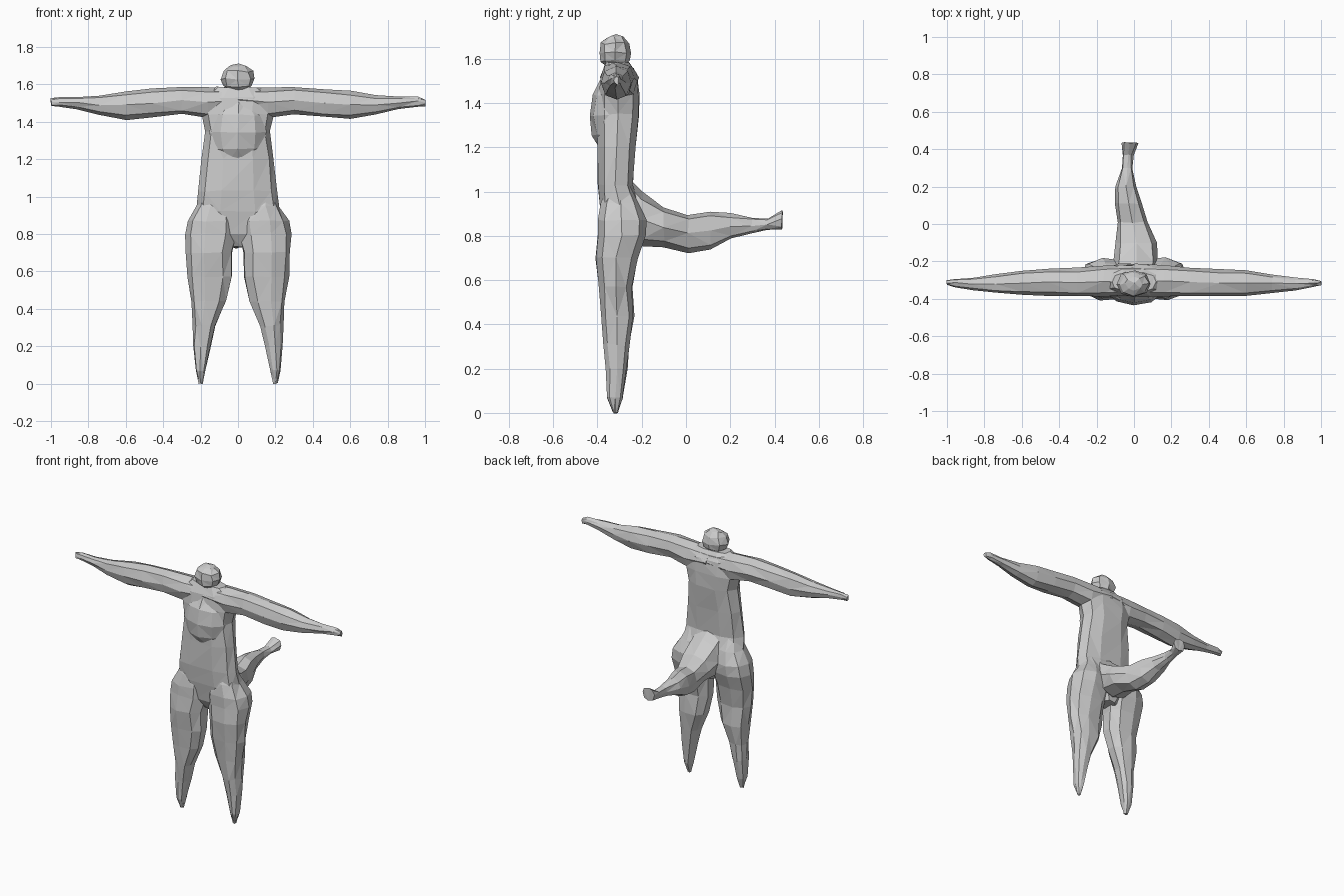
import bpy, bmesh, math, random
from mathutils import Vector

random.seed(4)
grey = bpy.data.materials.new("plain grey")
grey.diffuse_color = (0.6, 0.6, 0.6, 1)


def finish(bm, name, jitter=0.004):
    """Roughen slightly, triangulate and store as a flat-shaded object."""
    for v in bm.verts:
        v.co += Vector([random.uniform(-jitter, jitter) for _ in range(3)])
    bmesh.ops.triangulate(bm, faces=bm.faces[:], quad_method='SHORT_EDGE')
    bmesh.ops.recalc_face_normals(bm, faces=bm.faces[:])
    me = bpy.data.meshes.new(name)
    bm.to_mesh(me)
    bm.free()
    me.materials.append(grey)
    ob = bpy.data.objects.new(name, me)
    bpy.context.collection.objects.link(ob)
    return ob


def loft(name, axis, stations, sides=8, power=0.85, mirror=1):
    """Rings along an axis; a station is (position, min u, max u, min v, max v)."""
    place = {'x': lambda t, u, v: (t, u, v),
             'y': lambda t, u, v: (u, t, v),
             'z': lambda t, u, v: (u, v, t)}[axis]
    bm = bmesh.new()
    rings = []
    for t, u0, u1, v0, v1 in stations:
        ring = []
        for i in range(sides):
            a = 2 * math.pi * i / sides
            c, s = math.cos(a), math.sin(a)
            c = math.copysign(abs(c) ** power, c)
            s = math.copysign(abs(s) ** power, s)
            x, y, z = place(t, (u0 + u1) / 2 + c * (u1 - u0) / 2,
                            (v0 + v1) / 2 + s * (v1 - v0) / 2)
            ring.append(bm.verts.new((x * mirror, y, z)))
        rings.append(ring)
    for a, b in zip(rings, rings[1:]):
        for i in range(sides):
            j = (i + 1) % sides
            bm.faces.new((a[i], a[j], b[j], b[i]))
    bm.faces.new(rings[0])
    bm.faces.new(rings[-1])
    return finish(bm, name)


def ball(name, centre, radii, segments, rings):
    bm = bmesh.new()
    bmesh.ops.create_uvsphere(bm, u_segments=segments, v_segments=rings, radius=1)
    for v in bm.verts:
        v.co = Vector([c + r * k for c, r, k in zip(centre, radii, v.co)])
    return finish(bm, name, 0.005)


# Trunk from crotch to shoulders
loft("torso", 'z', [
    (0.73, -0.05, 0.05, -0.33, -0.22),
    (0.80, -0.13, 0.13, -0.37, -0.20),
    (0.92, -0.225, 0.225, -0.395, -0.20),
    (1.03, -0.21, 0.21, -0.40, -0.235),
    (1.20, -0.192, 0.192, -0.40, -0.225),
    (1.35, -0.172, 0.172, -0.405, -0.212),
    (1.44, -0.19, 0.19, -0.40, -0.21),
    (1.53, -0.20, 0.20, -0.385, -0.22),
    (1.585, -0.12, 0.12, -0.36, -0.26)], 10, 0.75)

# Rounded chest and head
ball("chest", (0, -0.335, 1.345), (0.165, 0.1, 0.18), 10, 6)
ball("head", (0, -0.32, 1.63), (0.09, 0.073, 0.08), 8, 6)

for side, m in (("right", -1), ("left", 1)):
    # Arms tapering to flat hands
    loft(side + "_arm", 'x', [
        (0.00, -0.385, -0.215, 1.46, 1.575),
        (0.16, -0.388, -0.22, 1.42, 1.583),
        (0.30, -0.388, -0.235, 1.44, 1.585),
        (0.46, -0.385, -0.24, 1.425, 1.575),
        (0.60, -0.382, -0.25, 1.413, 1.565),
        (0.74, -0.365, -0.27, 1.44, 1.54),
        (0.86, -0.352, -0.287, 1.468, 1.532),
        (0.96, -0.335, -0.295, 1.483, 1.533),
        (1.00, -0.325, -0.302, 1.485, 1.522)], mirror=m)
    # Legs with wide thighs and pointed feet
    loft(side + "_leg", 'z', [
        (0.00, 0.19, 0.21, -0.33, -0.31),
        (0.07, 0.172, 0.227, -0.355, -0.285),
        (0.20, 0.145, 0.24, -0.362, -0.265),
        (0.31, 0.115, 0.24, -0.372, -0.255),
        (0.44, 0.06, 0.25, -0.385, -0.235),
        (0.57, 0.03, 0.27, -0.395, -0.242),
        (0.70, 0.025, 0.28, -0.412, -0.215),
        (0.80, 0.003, 0.285, -0.402, -0.182),
        (0.87, 0.0, 0.272, -0.40, -0.18),
        (0.95, 0.03, 0.22, -0.385, -0.21),
        (1.02, 0.07, 0.19, -0.35, -0.25)], 9, mirror=m)

# Tail sweeping backwards from the hips to a flared tip
loft("tail", 'y', [
    (-0.26, -0.12, 0.12, 0.78, 1.06),
    (-0.20, -0.11, 0.13, 0.75, 1.00),
    (-0.10, -0.10, 0.12, 0.75, 0.93),
    (0.01, -0.09, 0.07, 0.725, 0.895),
    (0.11, -0.10, 0.045, 0.74, 0.912),
    (0.20, -0.10, 0.015, 0.785, 0.90),
    (0.30, -0.068, -0.01, 0.815, 0.88),
    (0.37, -0.06, -0.005, 0.825, 0.88),
    (0.435, -0.065, 0.025, 0.832, 0.918)])
